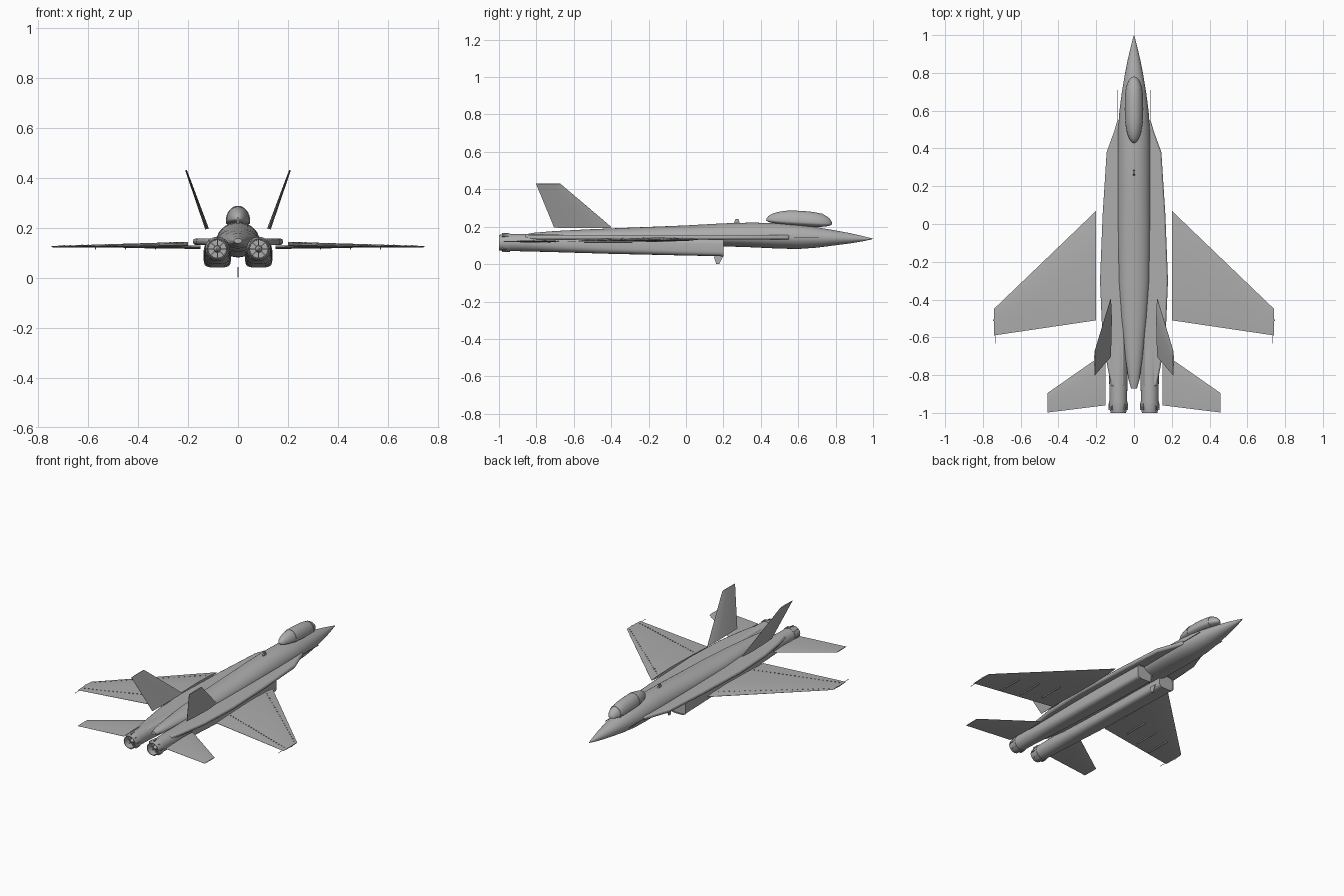
import bpy, bmesh, math
from mathutils import Vector

if "Cube" in bpy.data.objects:
    bpy.data.objects.remove(bpy.data.objects["Cube"])

gray = bpy.data.materials.new("airframe_gray")
gray.diffuse_color = (0.42, 0.42, 0.42, 1)
gray.use_nodes = True
gray.node_tree.nodes["Principled BSDF"].inputs["Base Color"].default_value = gray.diffuse_color


def finish(name, bm, mirror=False, angle=35):
    bmesh.ops.recalc_face_normals(bm, faces=bm.faces)
    me = bpy.data.meshes.new(name)
    bm.to_mesh(me)
    bm.free()
    me.materials.append(gray)
    for p in me.polygons:
        p.use_smooth = True
    me.set_sharp_from_angle(angle=math.radians(angle))
    ob = bpy.data.objects.new(name, me)
    bpy.context.collection.objects.link(ob)
    if mirror:
        ob.modifiers.new("mirror", 'MIRROR').use_mirror_merge = False
    return ob


def skin(bm, rings, cap=True):
    vs = [[bm.verts.new(p) for p in r] for r in rings]
    n = len(vs[0])
    for a, b in zip(vs, vs[1:]):
        for i in range(n):
            j = (i + 1) % n
            bm.faces.new((a[i], a[j], b[j], b[i]))
    if cap:
        bm.faces.new(vs[0])
        bm.faces.new(vs[-1])


def section(y, cx, cz, rx, up, down, e=2.0, n=40):
    pts = []
    for i in range(n):
        a = 2 * math.pi * i / n
        c, s = math.cos(a), math.sin(a)
        x = math.copysign(abs(c) ** (2 / e), c) * rx
        z = math.copysign(abs(s) ** (2 / e), s) * (up if s > 0 else down)
        pts.append((cx + x, y, cz + z))
    return pts


def loft(name, table, mirror=False, cap=True):
    bm = bmesh.new()
    skin(bm, [section(*row) for row in table], cap)
    return finish(name, bm, mirror)


def surface(name, root_le, root_te, tip_le, tip_te, t_root, t_tip, normal):
    """Tapered aerofoil panel between a root chord and a tip chord."""
    prof = [(0, .08), (.1, .6), (.35, 1), (.75, .6), (1, .1)]
    prof = prof + [(f, -t) for f, t in reversed(prof)]
    nrm = Vector(normal).normalized()
    bm = bmesh.new()
    rings = []
    for le, te, t in ((root_le, root_te, t_root), (tip_le, tip_te, t_tip)):
        le, te = Vector(le), Vector(te)
        rings.append([le.lerp(te, f) + nrm * h * t / 2 for f, h in prof])
    skin(bm, rings)
    return finish(name, bm, True, 25)


def prism(name, outline, axis, lo, hi, mirror=False, bevel=0):
    """Extrude a 2D outline: axis 0 takes (y, z), axis 2 takes (x, y)."""
    bm = bmesh.new()
    put = lambda p, h: (h, *p) if axis == 0 else (*p, h)
    skin(bm, [[put(p, h) for p in outline] for h in (lo, hi)])
    ob = finish(name, bm, mirror)
    if bevel:
        m = ob.modifiers.new("bevel", 'BEVEL')
        m.width, m.segments = bevel, 2
    return ob


def boxes(name, items, mirror=True):
    bm = bmesh.new()
    for (x, y, z), (sx, sy, sz) in items:
        v = bmesh.ops.create_cube(bm, size=1)["verts"]
        bmesh.ops.scale(bm, verts=v, vec=(sx, sy, sz))
        bmesh.ops.translate(bm, verts=v, vec=(x, y, z))
    return finish(name, bm, mirror)


# Central fuselage with pointed nose and tapering tail
loft("fuselage", [
    (1.0, 0, .135, .001, .001, .001), (.95, 0, .135, .014, .014, .012),
    (.88, 0, .136, .031, .029, .025), (.8, 0, .138, .047, .042, .037),
    (.7, 0, .140, .064, .057, .052), (.6, 0, .142, .077, .070, .061),
    (.5, 0, .143, .085, .076, .060), (.35, 0, .143, .087, .079, .053),
    (.2, 0, .143, .087, .075, .048), (0, 0, .143, .086, .064, .043),
    (-.3, 0, .143, .082, .052, .038), (-.5, 0, .143, .068, .044, .032),
    (-.7, 0, .143, .046, .034, .026), (-.82, 0, .145, .03, .022, .02),
    (-.87, 0, .147, .016, .01, .01)])

# Leading edge extensions and side shelf
prism("side_shelf", [(.05, .56), (.088, .55), (.105, .49), (.145, .38), (.155, .22),
                     (.166, .05), (.18, -.3), (.168, -.58), (.14, -.76), (.12, -.86),
                     (.05, -.86)], 2, .131, .156, True, .009)

# Engine nacelles with squared intakes becoming round at the back
loft("engine_nacelle", [
    (.195, .083, .088, .053, .045, .046, 4.5), (.0, .083, .091, .054, .047, .045, 4),
    (-.4, .083, .101, .053, .05, .046, 3.2), (-.7, .083, .109, .050, .049, .045, 2.4),
    (-.85, .083, .114, .048, .048, .046), (-.945, .083, .115, .046, .046, .045)], True)

# Intake lips
loft("intake_lip", [(.185, .083, .088, .0545, .0465, .0475, 4.5),
                    (.2, .083, .088, .0545, .0465, .0475, 4.5),
                    (.2, .083, .088, .049, .041, .042, 4.5),
                    (.185, .083, .088, .049, .041, .042, 4.5)], True, False)

# Exhaust nozzles, open at the back
loft("exhaust_nozzle", [
    (-.94, .083, .115, .049, .049, .049, 2, 16), (-.955, .083, .115, .049, .049, .049, 2, 16),
    (-1.0, .083, .115, .041, .041, .041, 2, 16), (-1.0, .083, .115, .037, .037, .037, 2, 16),
    (-.955, .083, .115, .036, .036, .036, 2, 16)], True)

# Nozzle hub, spokes and outer petal ribs
loft("nozzle_hub", [(-.95, .083, .115, .015, .015, .015, 2, 16),
                    (-.975, .083, .115, .012, .012, .012, 2, 16),
                    (-.985, .083, .115, .004, .004, .004, 2, 16)], True)
bm = bmesh.new()
for i in range(8):
    a = math.tau * i / 8
    u, w = Vector((math.cos(a), 0, math.sin(a))), Vector((-math.sin(a), 0, math.cos(a)))
    c = Vector((.083, 0, .115))
    for r0, r1, y0, y1 in ((.01, .037, -.955, -.965), (.042, .051, -.95, -.985)):
        skin(bm, [[c + u * r + w * k + Vector((0, y, 0))
                   for r, k in ((r0, -.002), (r1, -.002), (r1, .002), (r0, .002))]
                  for y in (y0, y1)])
finish("nozzle_spokes", bm, True)

# Canopy bubble, windscreen frame and rear frame
def bubble(y, grow=0.0):
    t = (y - .605) / .176
    r = math.sqrt(max(1 - abs(t) ** (2.2 if t < 0 else 3.2), .0004))
    return (y, 0, .225 - .01 * t, .049 * r + grow, .06 * r + grow, .022 * r + grow, 2, 32)

loft("canopy", [bubble(.605 - .176 * math.cos(math.pi * i / 18)) for i in range(19)])
for name, y in (("windscreen_frame", .725), ("canopy_rear_frame", .54)):
    loft(name, [bubble(y - .004, .002), bubble(y + .004, .002)])

# Main wings
surface("wing", (.2, .07, .132), (.2, -.51, .130), (.742, -.45, .124), (.742, -.59, .123),
        .024, .006, (0, 0, 1))

# Tailplanes
surface("tailplane", (.15, -.68, .122), (.15, -.96, .121), (.458, -.895, .121),
        (.458, -.998, .121), .014, .005, (0, 0, 1))

# Canted tail fins
surface("tail_fin", (.124, -.395, .195), (.124, -.705, .195), (.208, -.672, .43),
        (.208, -.802, .43), .015, .007, (.235, 0, -.084))

# Wing underside track fairings, tip rods and small hinge bumps
boxes("flap_tracks", [((x, y, .116), (.005, .17, .007))
                      for x, y in ((.33, -.37), (.45, -.42), (.57, -.46))])
boxes("tip_rods", [((.732, -.61, .123), (.002, .045, .002)),
                   ((.743, -.51, .124), (.006, .008, .005)),
                   ((.27, -.06, .138), (.008, .008, .008))])

# Rows of tiny fasteners along the front and back wing hinge lines
dots = []
for i in range(22):
    f = (i + .5) / 22
    x = .21 + .52 * f
    le, te = .06 - .50 * f, -.51 - .08 * f
    z = .1395 - .0125 * f
    for k in (.12, .78):
        dots.append(((x, le + (te - le) * k, z), (.006, .004, .004)))
boxes("wing_fasteners", dots)

# Nose probes, spine antenna and ventral blade
boxes("nose_probes", [((.085, .625, .142), (.003, .17, .003))])
prism("spine_antenna", [(.255, .215), (.288, .215), (.282, .24), (.264, .24)], 0, -.004, .004)
prism("ventral_blade", [(.148, .042), (.198, .042), (.178, 0), (.162, 0)], 0, -.003, .003)
